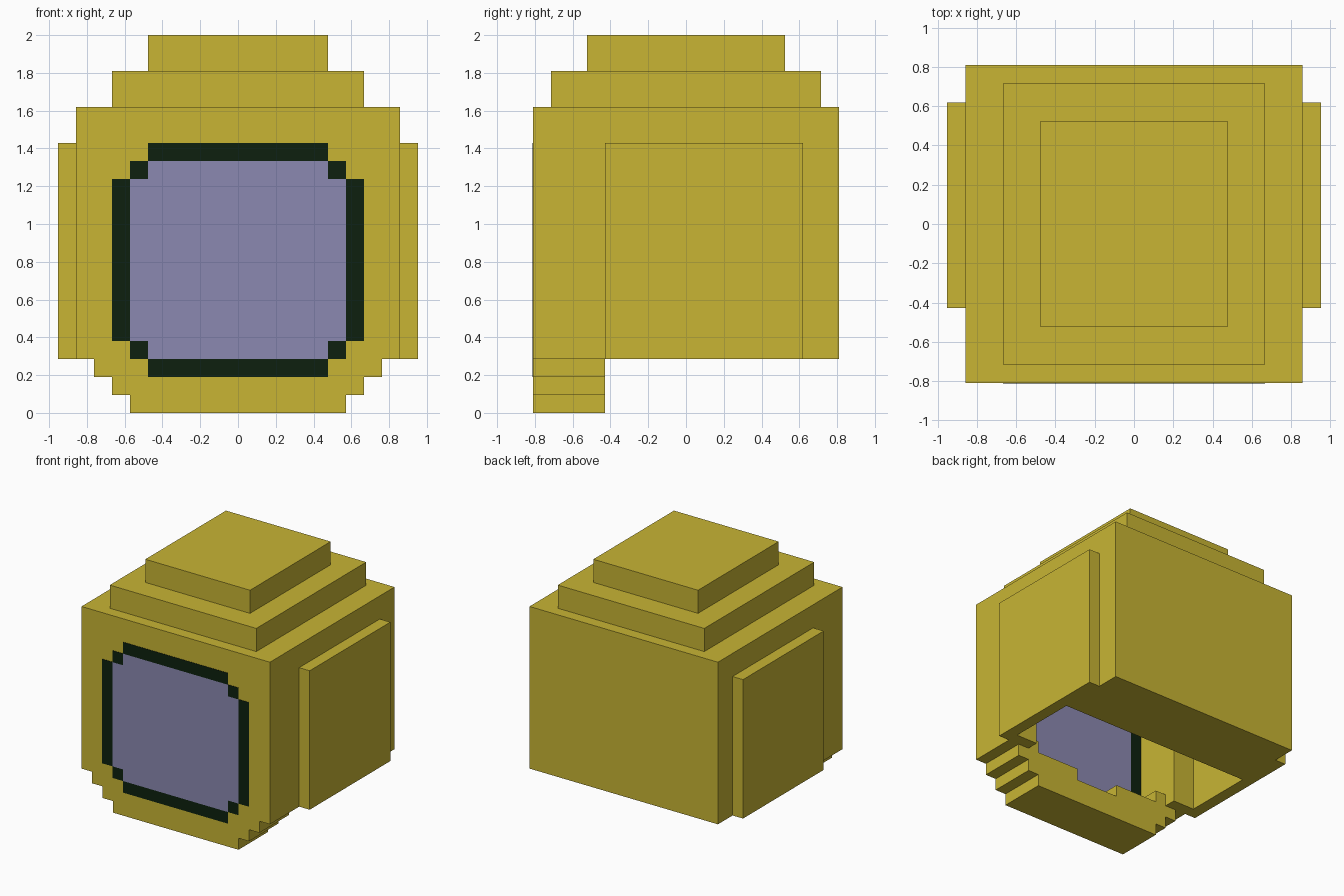
import bpy
import bmesh

U = 2 / 21  # one block of the blocky grid

old = bpy.data.objects.get("Cube")
if old:
    bpy.data.objects.remove(old, do_unlink=True)


def material(name, rgb):
    mat = bpy.data.materials.new(name)
    mat.use_nodes = True
    mat.diffuse_color = (*rgb, 1)
    mat.node_tree.nodes["Principled BSDF"].inputs["Base Color"].default_value = (*rgb, 1)
    return mat


YELLOW = material("mustard yellow", (0.578, 0.462, 0.034))
LILAC = material("lilac glass", (0.258, 0.25, 0.44))
DARK = material("dark green trim", (0.004, 0.0144, 0.0045))


def prism(name, outline, y0, y1, mat):
    """Extrude an (x, z) outline, given in blocks, from y0 back to y1."""
    bm = bmesh.new()
    face = bm.faces.new([bm.verts.new((x * U, y0 * U, z * U)) for x, z in outline])
    extruded = bmesh.ops.extrude_face_region(bm, geom=[face])["geom"]
    verts = [v for v in extruded if isinstance(v, bmesh.types.BMVert)]
    bmesh.ops.translate(bm, verts=verts, vec=(0, (y1 - y0) * U, 0))
    bmesh.ops.recalc_face_normals(bm, faces=bm.faces)
    mesh = bpy.data.meshes.new(name)
    bm.to_mesh(mesh)
    bm.free()
    mesh.materials.append(mat)
    obj = bpy.data.objects.new(name, mesh)
    bpy.context.collection.objects.link(obj)
    return obj


def box(name, x, y, z, mat=YELLOW):
    outline = [(x[0], z[0]), (x[1], z[0]), (x[1], z[1]), (x[0], z[1])]
    return prism(name, outline, *y, mat)


def mirrored(half):
    """Complete a right-hand outline with its reflection across x = 0."""
    return half + [(-x, z) for x, z in reversed(half)]


def cut(target, cutters):
    """Subtract the cutters, bake the result and drop the helpers."""
    for cutter in cutters:
        cutter.hide_render = True
        mod = target.modifiers.new("cut", "BOOLEAN")
        mod.operation = "DIFFERENCE"
        mod.solver = "EXACT"
        mod.object = cutter
    bpy.context.view_layer.update()
    graph = bpy.context.evaluated_depsgraph_get()
    mesh = bpy.data.meshes.new_from_object(target.evaluated_get(graph))
    target.modifiers.clear()
    target.data = mesh
    for cutter in cutters:
        bpy.data.objects.remove(cutter, do_unlink=True)


# Main shell, hollowed from below and opened at the face
shell = box("helmet_shell", (-9, 9), (-8.5, 8.5), (3, 17))
opening = mirrored([(5, 2), (5, 3), (6, 3), (6, 4), (7, 4), (7, 13),
                    (6, 13), (6, 14), (5, 14), (5, 15)])
cut(shell, [
    box("head_cavity", (-9.5, 9.5), (-3.5, 2.5), (2, 15)),
    box("face_cavity", (-7, 7), (-7.5, -3), (2, 15)),
    prism("visor_opening", opening, -9, -7, YELLOW),
])

# Stepped crown
box("lower_crown", (-7, 7), (-7.5, 7.5), (17, 19))
box("upper_crown", (-5, 5), (-5.5, 5.5), (19, 21))

# Stepped chin with a notched rear edge
chin = mirrored([(6, 0), (6, 1), (7, 1), (7, 2), (8, 2), (8, 3), (7, 3), (7, 4),
                 (6, 4), (6, 3), (2, 3), (2, 2)])
prism("chin_guard", chin, -8.5, -4.5, YELLOW)

# Visor glass, a hair proud of the shell
glass = mirrored([(5, 3), (5, 4), (6, 4), (6, 13), (5, 13), (5, 14)])
FRONT, BACK = -8.53, -7.5
prism("visor_glass", glass, FRONT, BACK, LILAC)

# Visor trim: top and bottom bars
for name, z in (("bottom_trim", 2), ("top_trim", 14)):
    box(name, (-5, 5), (FRONT, BACK), (z, z + 1), DARK)

# Mirrored ear plates, side trim and corner trim
for side, s in (("left", 1), ("right", -1)):
    def span(a, b):
        return sorted((s * a, s * b))
    box(side + "_ear_plate", span(9, 10), (-4.5, 6.5), (3, 15))
    box(side + "_side_trim", span(6, 7), (FRONT, BACK), (4, 13), DARK)
    for name, z in (("lower", 3), ("upper", 13)):
        box(f"{side}_{name}_corner_trim", span(5, 6), (FRONT, BACK), (z, z + 1), DARK)
